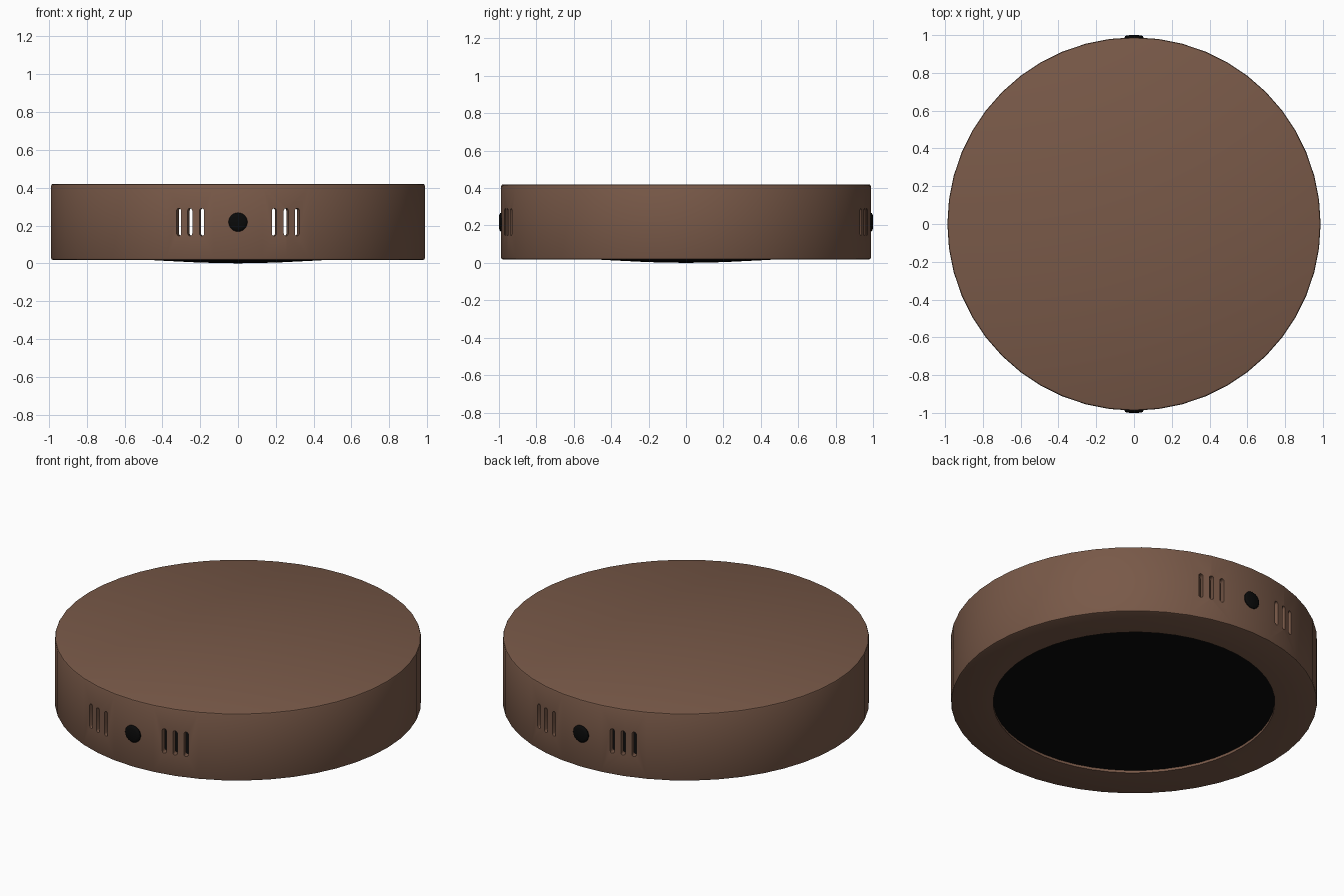
import bpy, bmesh, math
from mathutils import Matrix

if "Cube" in bpy.data.objects:
    bpy.data.objects.remove(bpy.data.objects["Cube"])

R, SIDES, WALL = 0.988, 48, 0.04


def material(name, color):
    m = bpy.data.materials.new(name)
    m.diffuse_color = color
    m.use_nodes = True
    m.node_tree.nodes["Principled BSDF"].inputs["Base Color"].default_value = m.diffuse_color
    return m


brown = material("brown_shell", (0.19, 0.10, 0.065, 1))
black = material("black_plastic", (0.003, 0.003, 0.003, 1))


def finish(name, bm, mat=None):
    bmesh.ops.remove_doubles(bm, verts=bm.verts, dist=1e-5)
    bmesh.ops.recalc_face_normals(bm, faces=bm.faces)
    me = bpy.data.meshes.new(name)
    bm.to_mesh(me)
    bm.free()
    ob = bpy.data.objects.new(name, me)
    bpy.context.collection.objects.link(ob)
    if mat:
        me.materials.append(mat)
    return ob


def lathe(name, profile, sides, mat, matrix=Matrix()):
    bm = bmesh.new()
    vs = [bm.verts.new((r, 0, z)) for r, z in profile]
    es = [bm.edges.new(p) for p in zip(vs, vs[1:])]
    bmesh.ops.spin(bm, geom=vs + es, cent=(0, 0, 0), axis=(0, 0, 1),
                   angle=math.tau, steps=sides)
    bm.transform(matrix)
    return finish(name, bm, mat)


def smooth(ob):
    bpy.ops.object.select_all(action='DESELECT')
    ob.select_set(True)
    bpy.context.view_layer.objects.active = ob
    bpy.ops.object.shade_smooth_by_angle(angle=math.radians(32))


# Hollow round housing, open underneath
housing = lathe("housing", [
    (0, 0.42), (R - 0.01, 0.42), (R - 0.003, 0.417), (R, 0.41),
    (R, 0.028), (R - 0.003, 0.021), (R - 0.01, 0.018),
    (0.76, 0.018), (0.76, 0.05), (R - WALL, 0.05), (R - WALL, 0.38), (0, 0.38)],
    SIDES, brown)

# Vent slots: rounded cutters fanned radially, front and back
bm = bmesh.new()
W, HALF = 0.0125, 0.0605
outline = [(W * math.cos(a), math.copysign(HALF, s) + W * math.sin(a))
           for s, start in ((1, 0), (-1, math.pi))
           for a in [start + i * math.pi / 6 for i in range(7)]]
for base in (0, math.pi):
    for side in (-1, 1):
        for deg in (11.2, 14.9, 18.5):
            rot = Matrix.Rotation(base + side * math.radians(deg), 4, 'Z')
            face = bm.faces.new([bm.verts.new(rot @ Matrix.Translation((x, -1.05, 0.218 + z)).translation)
                                 for x, z in outline])
            ext = bmesh.ops.extrude_face_region(bm, geom=[face], use_keep_orig=True)
            move = rot @ Matrix.Translation((0, 0.2, 0))
            bmesh.ops.translate(bm, vec=move.translation,
                                verts=[v for v in ext["geom"] if isinstance(v, bmesh.types.BMVert)])
cutter = finish("slot_cutters", bm)
cutter.hide_render = True

mod = housing.modifiers.new("vents", 'BOOLEAN')
mod.operation, mod.solver, mod.object = 'DIFFERENCE', 'EXACT', cutter
bpy.context.view_layer.objects.active = housing
bpy.ops.object.modifier_apply(modifier=mod.name)
bpy.data.objects.remove(cutter)
smooth(housing)

# Shallow domed black base
smooth(lathe("base_pad", [(0, 0), (0.2, 0.004), (0.4, 0.014), (0.6, 0.025), (0.76, 0.033),
                          (0.76, 0.045), (0, 0.045)], SIDES, black))

# Round black buttons on front and back
for name, turn in (("front_button", 0), ("back_button", math.pi)):
    mat = (Matrix.Rotation(turn, 4, 'Z') @ Matrix.Translation((0, 0, 0.218))
           @ Matrix.Rotation(math.pi / 2, 4, 'X'))
    smooth(lathe(name, [(0, 0.95), (0.05, 0.95), (0.05, 0.99), (0.046, 0.995),
                        (0.036, 0.999), (0, 1.0)], 24, black, mat))
